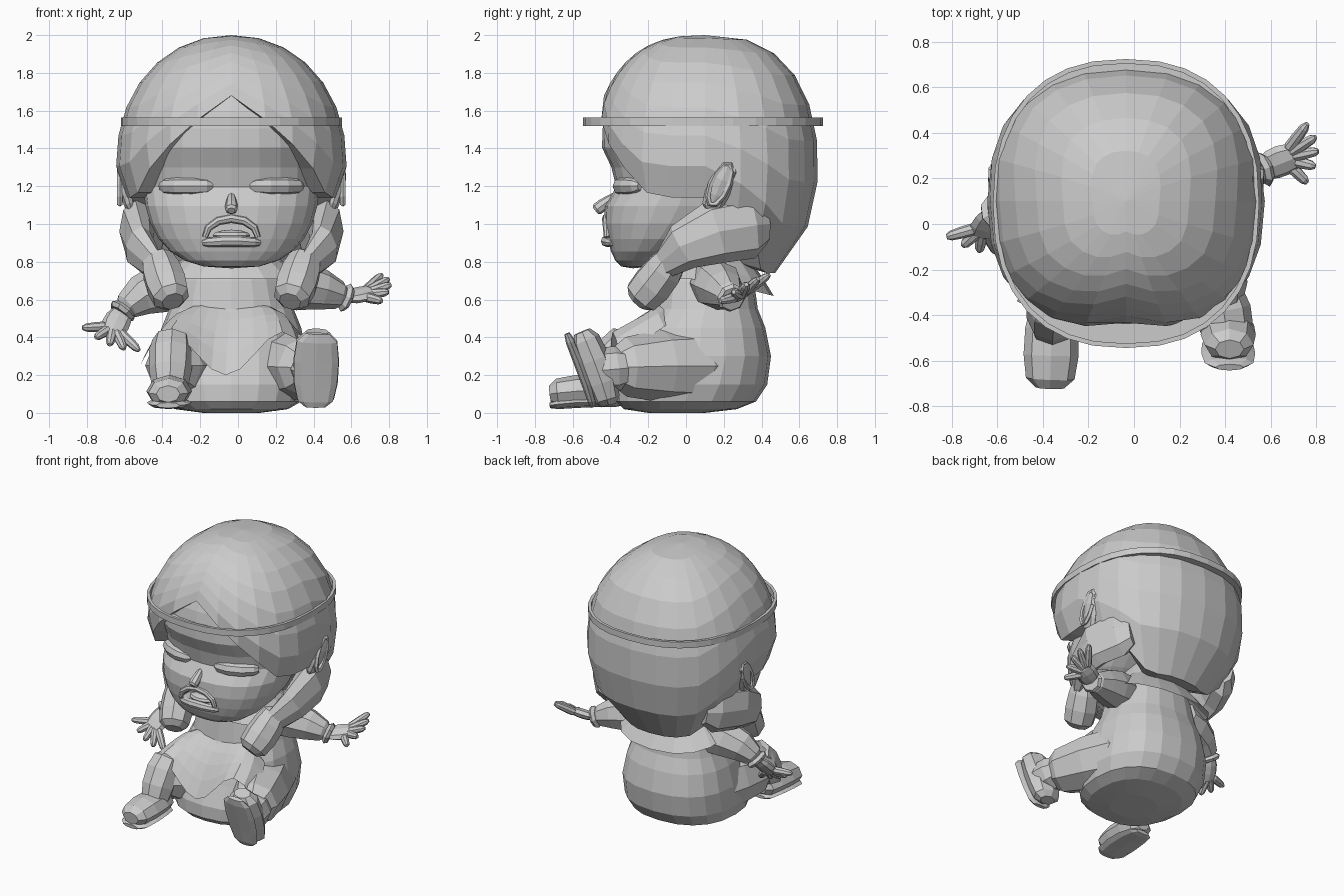
import bpy, bmesh
from math import sin, cos, pi, exp
from mathutils import Vector

if "Cube" in bpy.data.objects:
    bpy.data.objects.remove(bpy.data.objects["Cube"])

MIDDLE = -.035  # centre plane of the head and body
SIDEWAYS, FORWARD, UPWARD = Vector((1, 0, 0)), Vector((0, -1, 0)), Vector((0, 0, 1))

grey = bpy.data.materials.new("plain_grey")
grey.use_nodes = True
colour = (.6, .6, .6, 1)
grey.diffuse_color = colour
grey.node_tree.nodes["Principled BSDF"].inputs["Base Color"].default_value = colour


def loft(name, rings, closed=True, cyclic=False, caps=True):
    """Skin a list of equal-length point rings."""
    bm = bmesh.new()
    rows = [[bm.verts.new(point) for point in ring] for ring in rings]
    count = len(rows[0])
    pairs = list(zip(rows, rows[1:]))
    if cyclic:
        pairs.append((rows[-1], rows[0]))
    for lower, upper in pairs:
        for i in range(count if closed else count - 1):
            j = (i + 1) % count
            bm.faces.new((lower[i], lower[j], upper[j], upper[i]))
    if caps:
        bm.faces.new(rows[0])
        bm.faces.new(rows[-1])
    bmesh.ops.remove_doubles(bm, verts=bm.verts, dist=.0005)
    bmesh.ops.recalc_face_normals(bm, faces=bm.faces)
    mesh = bpy.data.meshes.new(name)
    bm.to_mesh(mesh)
    bm.free()
    mesh.materials.append(grey)
    part = bpy.data.objects.new(name, mesh)
    bpy.context.collection.objects.link(part)
    return part


def clamp(value):
    return min(max(value, 0), 1)


def dome(height, power):
    """Relative width of a rounded form at a relative height from -1 to 1."""
    return max(0, 1 - abs(height) ** power) ** (1 / power)


def squarish(value):
    return abs(value) ** .85 * (1 if value >= 0 else -1)


def around(angle, z, width, depth, middle):
    """Point on a rounded-square outline, angle measured from the front."""
    return Vector((MIDDLE + width * squarish(sin(angle)), middle - depth * squarish(cos(angle)), z))


def oval(z, width, depth, middle, sides=20):
    return [around(2 * pi * i / sides, z, width, depth, middle) for i in range(sides)]


def tube(name, points, radii, flat=1, up=UPWARD, sides=8):
    """Limb through points; radius is measured along up, flat scales it sideways."""
    rings = []
    for i, (point, radius) in enumerate(zip(points, radii)):
        along = points[min(i + 1, len(points) - 1)] - points[max(i - 1, 0)]
        across = along.cross(up).normalized()
        over = across.cross(along).normalized()
        turns = [2 * pi * k / sides for k in range(sides)]
        rings.append([point + radius * (across * flat * cos(t) + over * sin(t)) for t in turns])
    return loft(name, rings)


def limb(name, start, bend, end, first, last, flat=1, up=UPWARD, steps=5):
    """Curved, tapered tube with rounded ends."""
    start, bend, end = Vector(start), Vector(bend), Vector(end)
    path = [(1 - cos(pi * i / steps)) / 2 for i in range(steps + 1)]
    points = [start.lerp(bend, t).lerp(bend.lerp(end, t), t) for t in path]
    radii = [(first + (last - first) * t) * (1 - abs(2 * t - 1) ** 6 / 2) for t in path]
    return tube(name, points, radii, flat, up)


def ball(name, centre, size, sides=10, rows=6):
    rings = []
    for j in range(rows + 1):
        tilt = pi * j / rows
        turns = [2 * pi * i / sides for i in range(sides)]
        rings.append([Vector(centre) + Vector((size[0] * sin(tilt) * cos(t),
                      size[1] * sin(tilt) * sin(t), size[2] * cos(tilt))) for t in turns])
    return loft(name, rings, caps=False)


# Head: rounded block, chin pushed forward, hollow at the eyes
rings = []
for j in range(17):
    height = -cos(pi * j / 16)
    z = 1.3 + .535 * height
    chin = max(0, -height) ** 2
    wide = dome(height, 2.6 if height < 0 else 3)
    ring = oval(z, .47 * wide, .45 * wide * (1 - chin / 2), -.28 * chin, 24)
    hollow = .09 * exp(-((z - 1.23) / .1) ** 2)
    for point in ring:
        if point.y < 0:
            point.y += hollow * clamp(-point.y * 4)
    rings.append(ring)
head = loft("head", rings, caps=False)

# Open mouth cut into the head, with lips and tongue
arch = [Vector((MIDDLE + .14 * cos(pi * k / 6), -.42, .93 + .1 * sin(pi * k / 6))) for k in range(7)]
cutter = loft("mouth_cutter", [[p + FORWARD * reach for p in arch] for reach in (-.1, .2)])
cutter.hide_render = True
cutter.hide_viewport = True
cut = head.modifiers.new("mouth", "BOOLEAN")
cut.object = cutter
cut.operation = "DIFFERENCE"
cut.solver = "EXACT"
tube("upper_lip", arch, [.015 + .01 * sin(pi * k / 6) for k in range(7)], up=FORWARD)
limb("lower_lip", (MIDDLE - .15, -.39, .9), (MIDDLE, -.46, .92), (MIDDLE + .15, -.39, .9), .03, .03)
ball("tongue", (MIDDLE, -.36, .94), (.1, .06, .03))
limb("nose", (MIDDLE, -.36, 1.16), (MIDDLE, -.43, 1.11), (MIDDLE, -.48, 1.07), .02, .04)

# Hair: a globe whose columns end on a hairline, peaked in front and low at the nape
COLUMNS, ROWS = 24, 8
rings = []
for j in range(ROWS + 2):
    ring = []
    for i in range(COLUMNS):
        angle = 2 * pi * i / COLUMNS
        turn = min(angle, 2 * pi - angle)
        nape = clamp((turn - 1.6) / .8)
        temple = sin(turn) * (1 - nape)
        low = 1.14 + .54 * clamp(1 - turn / 1.1) - .4 * nape
        z = low + (2 - low) * cos(min(j / ROWS, 1) * pi / 2)
        wide = dome((z - 1.32) / .68, 2.1)
        point = around(angle, z, .61 * wide, .6 * wide ** .8, .1)
        hub = Vector((MIDDLE, .1, z + .1 * nape))
        if j == ROWS:  # hugs the face at the temples
            point = point.lerp(hub, .07 * temple)
        elif j > ROWS:  # turned-in edge
            point = point.lerp(hub, .08 + .2 * temple + .5 * nape)
        ring.append(point)
    rings.append(ring)
loft("hair", rings, caps=False)

# Headband
band = ((1.52, 0), (1.565, 0), (1.565, .02), (1.52, .02))
loft("headband", [oval(z, .585 - inset, .635 - inset, .09, 32) for z, inset in band], cyclic=True)

# Paired parts of the head
for sign, side in ((-1, "right"), (1, "left")):
    def at(x, y, z):
        return Vector((MIDDLE + sign * x, y, z))

    limb(side + "_closed_eye", at(.1, -.345, 1.2), at(.25, -.365, 1.2), at(.37, -.24, 1.2), .048, .048)
    limb(side + "_ear", at(.53, .13, 1.07), at(.58, .17, 1.2), at(.57, .23, 1.32),
         .03, .04, 2, SIDEWAYS)
    loop = [2 * pi * k / 10 for k in range(11)]
    tube(side + "_ear_rim", [at(.59, .18 + .05 * cos(t) + .04 * sin(t), 1.21 + .11 * sin(t))
                             for t in loop], [.015 for t in loop], up=SIDEWAYS, sides=5)
    # Lock sweeping forward below the ear to a gathered end
    limb(side + "_lock", at(.4, .42, 1), at(.63, 0, .98), at(.37, -.15, .74), .22, .08, .55)
    limb(side + "_lock_end", at(.4, -.06, .84), at(.36, -.13, .72), at(.31, -.26, .59), .1, .12)

# Dress body
loft("dress", [oval(*ring) for ring in (
    (0, .15, .15, -.05), (.02, .3, .3, -.03), (.06, .37, .37, 0), (.15, .4, .4, .03),
    (.3, .4, .38, .07), (.45, .37, .34, .08), (.55, .33, .28, .1), (.7, .29, .26, .1),
    (.95, .16, .17, .1))])

# Collar cape, hanging lower at the back
rings = []
for k in range(4):
    ring = oval(.86 - .05 * k, .2 + .065 * k, .2 + .04 * k, .1 + .015 * k, 16)
    rings.append([p - UPWARD * max(0, p.y - .1) * k / 12 for p in ring])
loft("collar", rings, caps=False)

# Skirt front draped over both thighs and sagging between them
rings = []
for row in range(6):
    v = row / 5
    spread = [t / 6 for t in range(-6, 7)]
    rings.append([(MIDDLE - .03 * v + (.25 + .2 * v ** .5) * u, -.12 - .28 * v + .06 * u ** 4,
                   .59 - .15 * v - .24 * (v * cos(u * 2.2)) ** 2 - .1 * u ** 6) for u in spread])
loft("skirt_front", rings, closed=False, caps=False)

# Legs
limb("right_thigh", (-.15, .2, .24), (-.25, .05, .26), (-.36, -.4, .25), .22, .18)
limb("left_thigh", (.1, .2, .24), (.2, .05, .26), (.39, -.4, .24), .22, .18)
limb("right_shin", (-.35, -.29, .4), (-.36, -.4, .3), (-.36, -.46, .1), .12, .11, 1, FORWARD)
limb("left_ankle", (.38, -.3, .24), (.4, -.4, .23), (.41, -.52, .22), .12, .12)


def shoe(side, heel, instep, toe, under):
    """Rounded upper with a thin sole on the side given by under."""
    heel, instep, toe, under = map(Vector, (heel, instep, toe, under))
    limb(side + "_shoe", heel, instep, toe, .08, .09, 1.4, under)
    limb(side + "_sole", heel + under, instep + under, toe + under, .025, .03, 4.2, under)


shoe("right", (-.36, -.34, .11), (-.36, -.5, .13), (-.37, -.72, .1), (0, 0, -.06))
shoe("left", (.41, -.41, .04), (.41, -.45, .2), (.42, -.55, .43), (0, -.08, -.01))


def arm(side, shoulder, elbow, wrist, palm, along, across):
    """Sleeve, cuff, palm and fanned fingers."""
    wrist, palm, along, across = map(Vector, (wrist, palm, along, across))
    limb(side + "_sleeve", shoulder, elbow, wrist, .16, .08)
    push = (wrist - Vector(elbow)).normalized() * .02
    tube(side + "_cuff", [wrist - push, wrist, wrist + push], [.06, .08, .065])
    thickness = along.cross(across).normalized()
    limb(side + "_palm", wrist, wrist.lerp(palm, .6), palm + along * .4, .03, .035, 2.2, thickness)
    for k in range(5):
        fan = k / 2 - 1
        reach = along * cos(fan * .8) + across * fan
        limb(f"{side}_finger_{k + 1}", palm + reach * .2, palm + reach * .6, palm + reach,
             .03, .022, 1, thickness, 4)


arm("left", (.2, .14, .69), (.4, .18, .68), (.57, .24, .61), (.65, .29, .62),
    (.16, .03, .06), (0, .13, .07))
arm("right", (-.25, .14, .68), (-.5, .1, .68), (-.61, .05, .54), (-.66, -.01, .46),
    (-.02, -.11, -.1), (.15, -.03, -.06))
